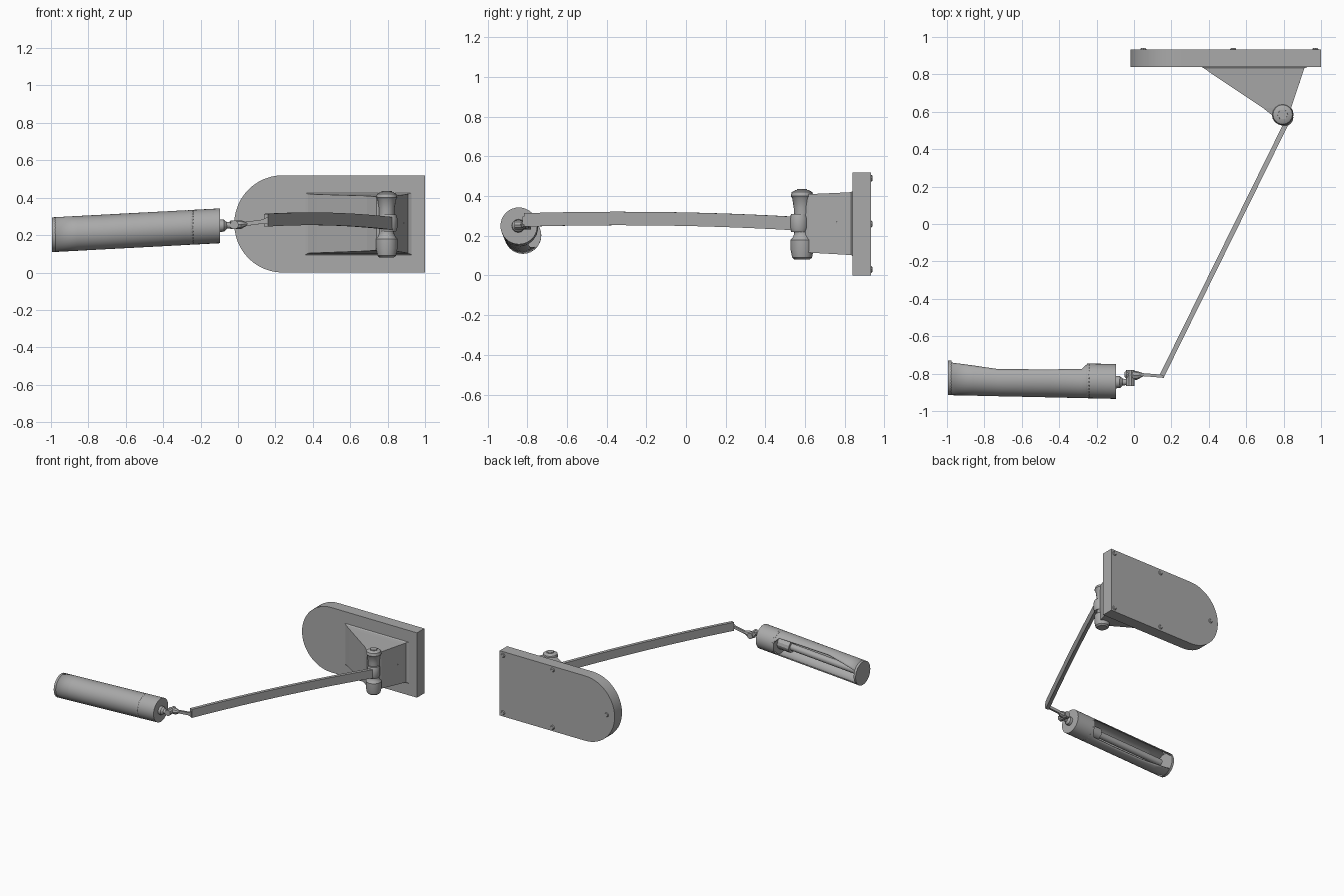
import bpy, bmesh
from math import cos, sin, pi, radians
from mathutils import Vector

old = bpy.data.objects.get("Cube")
if old:
    bpy.data.objects.remove(old, do_unlink=True)

grey = bpy.data.materials.new("plain grey")
grey.use_nodes = True
tone = (0.4, 0.4, 0.4, 1)
grey.diffuse_color = tone
grey.node_tree.nodes["Principled BSDF"].inputs["Base Color"].default_value = tone


def finish(name, bm, smooth=True):
    bmesh.ops.recalc_face_normals(bm, faces=bm.faces)
    mesh = bpy.data.meshes.new(name)
    bm.to_mesh(mesh)
    bm.free()
    mesh.materials.append(grey)
    ob = bpy.data.objects.new(name, mesh)
    bpy.context.scene.collection.objects.link(ob)
    if smooth:
        bpy.ops.object.select_all(action="DESELECT")
        ob.select_set(True)
        bpy.context.view_layer.objects.active = ob
        bpy.ops.object.shade_smooth_by_angle(angle=radians(30))
    return ob


def loft(name, rings, closed=True, smooth=True):
    """Skin a row of equal point rings; a closed loft gets end caps."""
    bm = bmesh.new()
    rows = [[bm.verts.new(p) for p in ring] for ring in rings]
    n = len(rows[0])
    for a, b in zip(rows, rows[1:]):
        for i in range(n if closed else n - 1):
            j = (i + 1) % n
            bm.faces.new((a[i], a[j], b[j], b[i]))
    if closed:
        bm.faces.new(rows[0])
        bm.faces.new(rows[-1])
    return finish(name, bm, smooth)


def rod(name, path, sides=12):
    """Round bar through (point, radius) stations."""
    axis = Vector(path[-1][0]) - Vector(path[0][0])
    q = axis.to_track_quat("Z", "Y")
    return loft(name, [[Vector(p) + q @ Vector((r * cos(2 * pi * i / sides), r * sin(2 * pi * i / sides), 0))
                        for i in range(sides)] for p, r in path])


def ribbon(name, path, thick):
    """Upright flat bar through (point, height) stations."""
    run = Vector(path[-1][0]) - Vector(path[0][0])
    side = Vector((-run.y, run.x, 0)).normalized() * thick / 2
    rings = []
    for p, h in path:
        p, up = Vector(p), Vector((0, 0, h / 2))
        rings.append([p - side - up, p + side - up, p + side + up, p - side + up])
    return loft(name, rings, smooth=False)


# Wall plate with one rounded end
outline = [(1, 0), (1, 0.52)] + [(0.24 - 0.26 * sin(a), 0.26 + 0.26 * cos(a))
                                 for a in [pi * i / 24 for i in range(25)]]
loft("wall_plate", [[(x, y, z) for x, z in outline] for y in (0.84, 0.933)])

# Small fixing studs on the back of the plate
for i, (x, z) in enumerate([(0.05, 0.26), (0.53, 0.03), (0.53, 0.49), (0.97, 0.03), (0.97, 0.49)]):
    rod(f"plate_stud_{i + 1}", [((x, 0.93, z), 0.02), ((x, 0.94, z), 0.012)], 8)

# Tapered bracket with a flared foot
sections = [(0.845, 0.35, 0.94, 0.09, 0.43), (0.832, 0.375, 0.91, 0.103, 0.42),
            (0.80, 0.42, 0.90, 0.105, 0.418), (0.62, 0.69, 0.84, 0.115, 0.41),
            (0.58, 0.74, 0.82, 0.12, 0.405)]
loft("bracket", [[(x0, y, z0), (x1, y, z0), (x1, y, z1), (x0, y, z1)]
                 for y, x0, x1, z0, z1 in sections], smooth=False)
rod("bracket_screw", [((0.85, 0.76, 0.265), 0.012), ((0.885, 0.77, 0.265), 0.012)])

# Hinge barrel with swollen knuckles
hinge = [(0.08, 0.038), (0.09, 0.05), (0.13, 0.058), (0.18, 0.058), (0.195, 0.045),
         (0.21, 0.04), (0.34, 0.042), (0.39, 0.05), (0.40, 0.057), (0.42, 0.052), (0.43, 0.034)]
rod("hinge_barrel", [((0.795, 0.585, z), r) for z, r in hinge], 16)
rod("hinge_top_nut", [((0.795, 0.585, 0.42), 0.03), ((0.795, 0.585, 0.436), 0.028)], 6)

# Long swing arm, slightly arched
arm = []
for i in range(13):
    t = i / 12
    arm.append(((0.82 - 0.67 * t, 0.55 - 1.36 * t, 0.262 + 0.018 * t + 0.06 * t * (1 - t)), 0.068))
ribbon("swing_arm", arm, 0.026)
rod("arm_collar", [((0.805, 0.57, z), r) for z, r in [(0.22, 0.04), (0.24, 0.047), (0.29, 0.047), (0.31, 0.04)]], 16)

# Elbow link and swivel joint
ribbon("elbow_link", [((0.16, -0.815, 0.278), 0.04), ((0.13, -0.812, 0.272), 0.022),
                      ((0.04, -0.805, 0.26), 0.022)], 0.016)
rod("swivel_fork", [((0.05, -0.806, 0.26), 0.008), ((0.015, -0.81, 0.257), 0.024),
                    ((-0.04, -0.805, 0.255), 0.022), ((-0.05, -0.805, 0.254), 0.012)], 8)
rod("swivel_pin", [((-0.02, -0.78, 0.255), 0.024), ((-0.02, -0.865, 0.255), 0.024)], 10)
rod("swivel_neck", [((-0.01, -0.845, 0.254), 0.014), ((-0.06, -0.845, 0.252), 0.018),
                    ((-0.075, -0.845, 0.251), 0.032), ((-0.1, -0.845, 0.25), 0.034)], 12)

# Lamp tube: its rear opening has an angular range at each station
start, end, radius = Vector((-0.095, -0.842, 0.25)), Vector((-0.995, -0.822, 0.202)), 0.093


def tube_point(t, angle, r):
    return start.lerp(end, t) + Vector((0, r * cos(angle), r * sin(angle)))


def shell(name, stations, r):
    """Open sheet from the upper lip round the front to the lower lip."""
    rings = []
    for t, upper, lower in stations:
        a, b = radians(upper), radians(360 - lower)
        rings.append([tube_point(t, a + (b - a) * i / 28, r) for i in range(29)])
    ob = loft(name, rings, closed=False)
    wall = ob.modifiers.new("wall", "SOLIDIFY")
    wall.thickness = 0.008
    wall.offset = 0
    return ob


def solid_tube(name, t0, t1, r, sides=32):
    return loft(name, [[tube_point(t, 2 * pi * i / sides, r) for i in range(sides)] for t in (t0, t1)])


shell("lamp_shade", [(0.16, 5, 5), (0.18, 25, 35), (0.205, 48, 60), (0.4, 52, 62), (0.7, 56, 60),
                     (0.85, 42, 52), (0.98, 28, 45)], radius - 0.004)
solid_tube("shade_head", 0, 0.175, radius)
solid_tube("shade_end", 0.98, 1, radius)

# Bulb and holder inside the tube
solid_tube("bulb_holder", 0.17, 0.29, 0.045, 12)
solid_tube("bulb", 0.29, 0.94, 0.026, 16)
